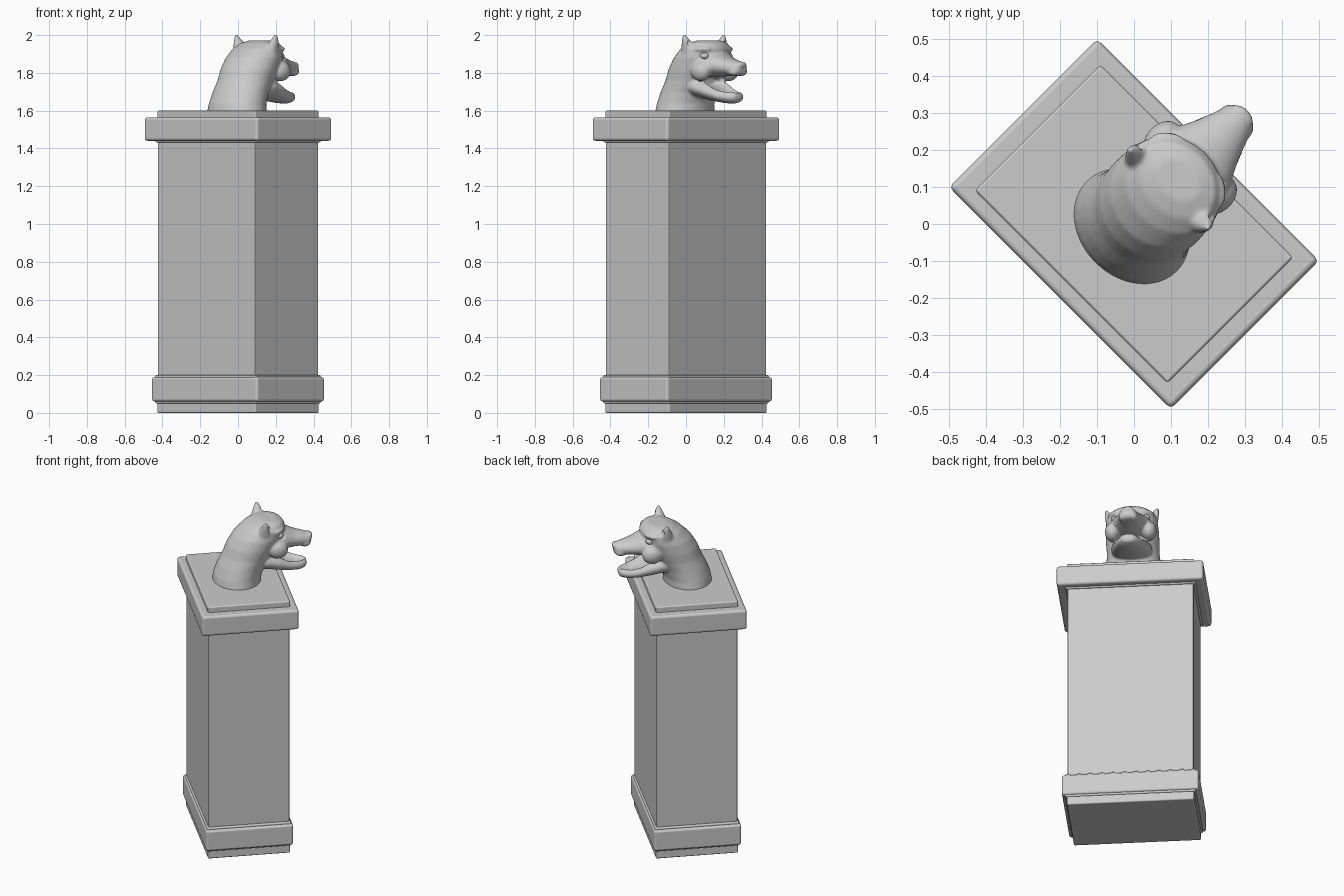
import bpy, bmesh, math
from mathutils import Matrix, Vector

if "Cube" in bpy.data.objects:
    bpy.data.objects.remove(bpy.data.objects["Cube"])

TURN = math.radians(45)   # whole statue faces the +x +y diagonal


def finish(name, bm):
    bmesh.ops.recalc_face_normals(bm, faces=bm.faces[:])
    me = bpy.data.meshes.new(name)
    bm.to_mesh(me)
    bm.free()
    for p in me.polygons:
        p.use_smooth = True
    ob = bpy.data.objects.new(name, me)
    bpy.context.collection.objects.link(ob)
    ob.rotation_euler.z = TURN
    return ob


def block(name, hx, hy, z0, z1, bevel):
    bm = bmesh.new()
    bmesh.ops.create_cube(bm, size=1, matrix=Matrix.Translation((0, 0, (z0 + z1) / 2))
                          @ Matrix.Diagonal((2 * hx, 2 * hy, z1 - z0, 1)))
    ob = finish(name, bm)
    mod = ob.modifiers.new("bevel", 'BEVEL')
    mod.width, mod.segments = bevel, 3
    mod.harden_normals = True
    return ob


def loft(bm, rings, n=32):
    """Rings of (centre, axis u, axis v), bridged and capped."""
    loops = []
    for c, u, v in rings:
        loops.append([bm.verts.new(Vector(c) + Vector(u) * math.cos(2 * math.pi * i / n)
                                   + Vector(v) * math.sin(2 * math.pi * i / n)) for i in range(n)])
    for a, b in zip(loops, loops[1:]):
        for i in range(n):
            bm.faces.new((a[i], a[(i + 1) % n], b[(i + 1) % n], b[i]))
    bm.faces.new(loops[0][::-1])
    bm.faces.new(loops[-1])


def upright(z, x, a, b):          # horizontal slice
    return (x, 0, z), (a, 0, 0), (0, b, 0)


def forward(x, z, w, h):          # slice across the muzzle
    return (x, 0, z), (0, w, 0), (0, 0, h)


def ball(bm, c, r, yaw=0, pitch=0):
    """Mirrored pair of ellipsoids (one if on the centre line)."""
    for s in ((1, -1) if c[1] else (1,)):
        m = (Matrix.Translation((c[0], s * c[1], c[2])) @ Matrix.Rotation(s * yaw, 4, 'Z')
             @ Matrix.Rotation(pitch, 4, 'Y') @ Matrix.Diagonal((*r, 1)))
        bmesh.ops.create_icosphere(bm, subdivisions=3, radius=1, matrix=m)


# Pedestal
block("plinth", .240, .368, 0, .08, .008)
block("base_band", .255, .396, .06, .19, .014)
block("base_moulding", .246, .378, .05, .2, .007)
block("shaft", .237, .364, .1, 1.5, .004)
block("cap_moulding", .247, .376, 1.432, 1.5, .008)
block("cap", .283, .424, 1.44, 1.565, .016)
block("top_slab", .240, .368, 1.5, 1.6, .008)

# Animal head: neck and skull
bm = bmesh.new()
loft(bm, [upright(*r) for r in (
    (1.585, -.01, .14, .175), (1.64, -.003, .138, .165), (1.70, .02, .138, .157),
    (1.76, .055, .143, .152), (1.82, .085, .15, .155), (1.88, .12, .147, .153),
    (1.93, .15, .122, .143), (1.958, .165, .09, .115), (1.972, .17, .05, .065))])
# Upper muzzle
loft(bm, [forward(*r) for r in (
    (.12, 1.85, .13, .07), (.20, 1.85, .13, .075), (.26, 1.845, .108, .066),
    (.32, 1.834, .078, .05), (.38, 1.825, .056, .042), (.41, 1.822, .046, .036),
    (.425, 1.822, .03, .022))])
# Lower jaw
loft(bm, [forward(*r) for r in (
    (.06, 1.73, .11, .06), (.16, 1.725, .12, .062), (.23, 1.705, .108, .055),
    (.30, 1.682, .088, .042), (.35, 1.673, .068, .036), (.385, 1.672, .046, .029),
    (.398, 1.675, .025, .016))])
# Cheeks, brows, nose, lip pads
ball(bm, (.215, .105, 1.81), (.06, .045, .055))
ball(bm, (.225, .095, 1.926), (.05, .022, .014), yaw=-.9)
ball(bm, (.41, 0, 1.842), (.026, .038, .018))
ball(bm, (.385, .03, 1.805), (.035, .026, .022))
# Ears
for s in (1, -1):
    loft(bm, [((.135, s * .115, 1.91), (.045, 0, 0), (0, .035, 0)),
              ((.137, s * .128, 1.955), (.032, 0, 0), (0, .028, 0)),
              ((.136, s * .142, 1.985), (.017, 0, 0), (0, .015, 0)),
              ((.134, s * .150, 2.006), (.005, 0, 0), (0, .005, 0))], 16)
head = finish("animal_head", bm)

# Cutter for mouth hollow, ear cups and eye sockets
bm = bmesh.new()
loft(bm, [forward(*r) for r in (
    (.17, 1.755, .05, .02), (.22, 1.75, .075, .032), (.28, 1.733, .076, .046),
    (.33, 1.722, .06, .046), (.37, 1.718, .038, .036), (.40, 1.72, .02, .022))])
ball(bm, (.17, .137, 1.958), (.022, .012, .022))
ball(bm, (.243, .106, 1.89), (.026, .024, .019), yaw=-.8)
cutter = finish("hollow_cutter", bm)
cutter.hide_render = True
cutter.display_type = 'WIRE'
cutter.hide_set(True)

fuse = head.modifiers.new("fuse", 'REMESH')
fuse.mode, fuse.voxel_size, fuse.use_smooth_shade = 'VOXEL', .005, True
blend = head.modifiers.new("blend", 'SMOOTH')
blend.factor, blend.iterations = .5, 8
cut = head.modifiers.new("hollow", 'BOOLEAN')
cut.operation, cut.object, cut.solver = 'DIFFERENCE', cutter, 'EXACT'
again = head.modifiers.new("refuse", 'REMESH')
again.mode, again.voxel_size, again.use_smooth_shade = 'VOXEL', .005, True
soft = head.modifiers.new("soften", 'SMOOTH')
soft.factor, soft.iterations = .5, 4

# Eyes
bm = bmesh.new()
ball(bm, (.226, .088, 1.89), (.026, .024, .019), yaw=-.8)
finish("eyes", bm)
